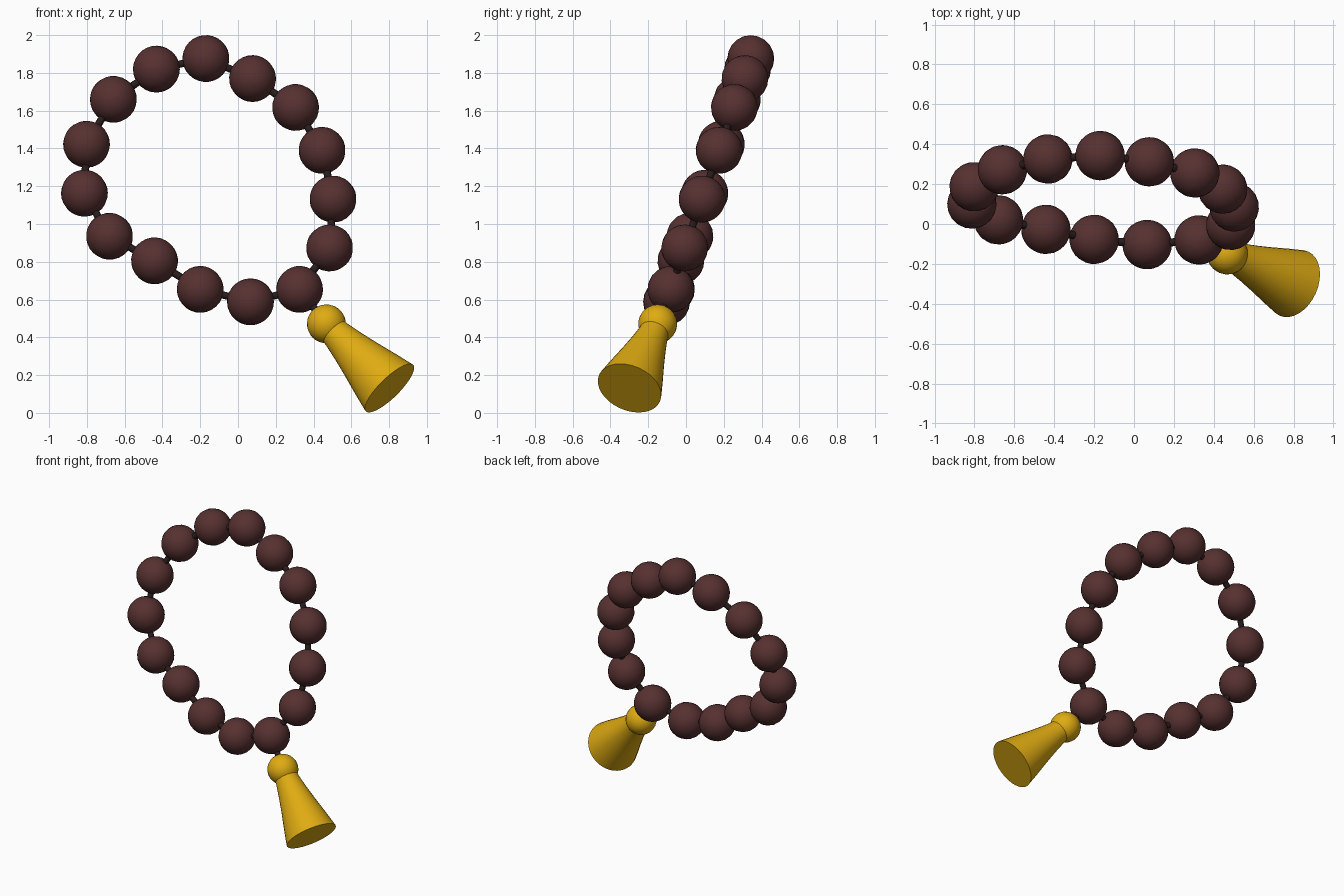
import bpy, bmesh, math
from mathutils import Vector

if "Cube" in bpy.data.objects:
    bpy.data.objects.remove(bpy.data.objects["Cube"])


def material(name, rgb):
    m = bpy.data.materials.new(name)
    m.diffuse_color = (*rgb, 1)
    m.use_nodes = True
    m.node_tree.nodes["Principled BSDF"].inputs["Base Color"].default_value = m.diffuse_color
    return m


wood = material("dark_red_wood", (0.095, 0.030, 0.030))
dark = material("dark_cord", (0.022, 0.012, 0.012))
gold = material("gold", (0.74, 0.41, 0.006))


def smooth(obj, angle=50):
    bpy.ops.object.select_all(action='DESELECT')
    obj.select_set(True)
    bpy.context.view_layer.objects.active = obj
    bpy.ops.object.shade_smooth_by_angle(angle=math.radians(angle))


def ball(name, center, radius, axis, mat, seg=20, rings=14):
    bpy.ops.mesh.primitive_uv_sphere_add(segments=seg, ring_count=rings, radius=radius, location=center)
    o = bpy.context.object
    o.name = name
    o.rotation_mode = 'QUATERNION'
    o.rotation_quaternion = Vector(axis).to_track_quat('Z', 'Y')
    o.data.materials.append(mat)
    smooth(o)


def lathe(name, start, axis, profile, mat, seg=32):
    # closed solid of revolution along an axis; profile = (distance, radius)
    bm = bmesh.new()
    rings = [[bm.verts.new((r * math.cos(2 * math.pi * i / seg),
                            r * math.sin(2 * math.pi * i / seg), t))
              for i in range(seg)] for t, r in profile]
    for a, b in zip(rings, rings[1:]):
        for i in range(seg):
            j = (i + 1) % seg
            bm.faces.new((a[i], a[j], b[j], b[i]))
    bm.faces.new(rings[0][::-1])
    bm.faces.new(rings[-1])
    me = bpy.data.meshes.new(name)
    bm.to_mesh(me)
    bm.free()
    o = bpy.data.objects.new(name, me)
    bpy.context.collection.objects.link(o)
    o.location = start
    o.rotation_mode = 'QUATERNION'
    o.rotation_quaternion = Vector(axis).to_track_quat('Z', 'Y')
    me.materials.append(mat)
    smooth(o)


# Bead centres around the tilted loop
beads = [Vector(p) for p in (
    (-0.17, 0.343, 1.876), (0.077, 0.312, 1.77), (0.305, 0.256, 1.617),
    (0.445, 0.175, 1.39), (0.503, 0.085, 1.132), (0.485, -0.007, 0.873),
    (0.326, -0.08, 0.654), (0.066, -0.103, 0.588), (-0.20, -0.077, 0.654),
    (-0.442, -0.027, 0.805), (-0.68, 0.021, 0.935), (-0.813, 0.10, 1.163),
    (-0.802, 0.187, 1.422), (-0.66, 0.272, 1.66), (-0.432, 0.326, 1.82))]
n = len(beads)
for i, p in enumerate(beads):
    ball(f"bead_{i + 1}", p, 0.124, beads[(i + 1) % n] - beads[i - 1], wood)
    # Cord segment to the next bead
    d = beads[(i + 1) % n] - p
    lathe(f"cord_{i + 1}", p, d, [(0, 0.02), (d.length, 0.02)], dark, 10)

# Tassel: knot ball, flared skirt and its short cord
knot = Vector((0.468, -0.15, 0.471))
end = Vector((0.802, -0.299, 0.131))
axis = end - knot
L = axis.length
ball("tassel_knot", knot, 0.103, axis, gold, 24, 16)
lathe("tassel_skirt", knot, axis,
      [(0.03, 0.074), (0.09, 0.082), (0.18, 0.100), (0.28, 0.123),
       (0.40, 0.153), (L, 0.176)], gold)
d = knot - beads[6]
lathe("tassel_cord", beads[6], d, [(0, 0.02), (d.length, 0.02)], dark, 10)
